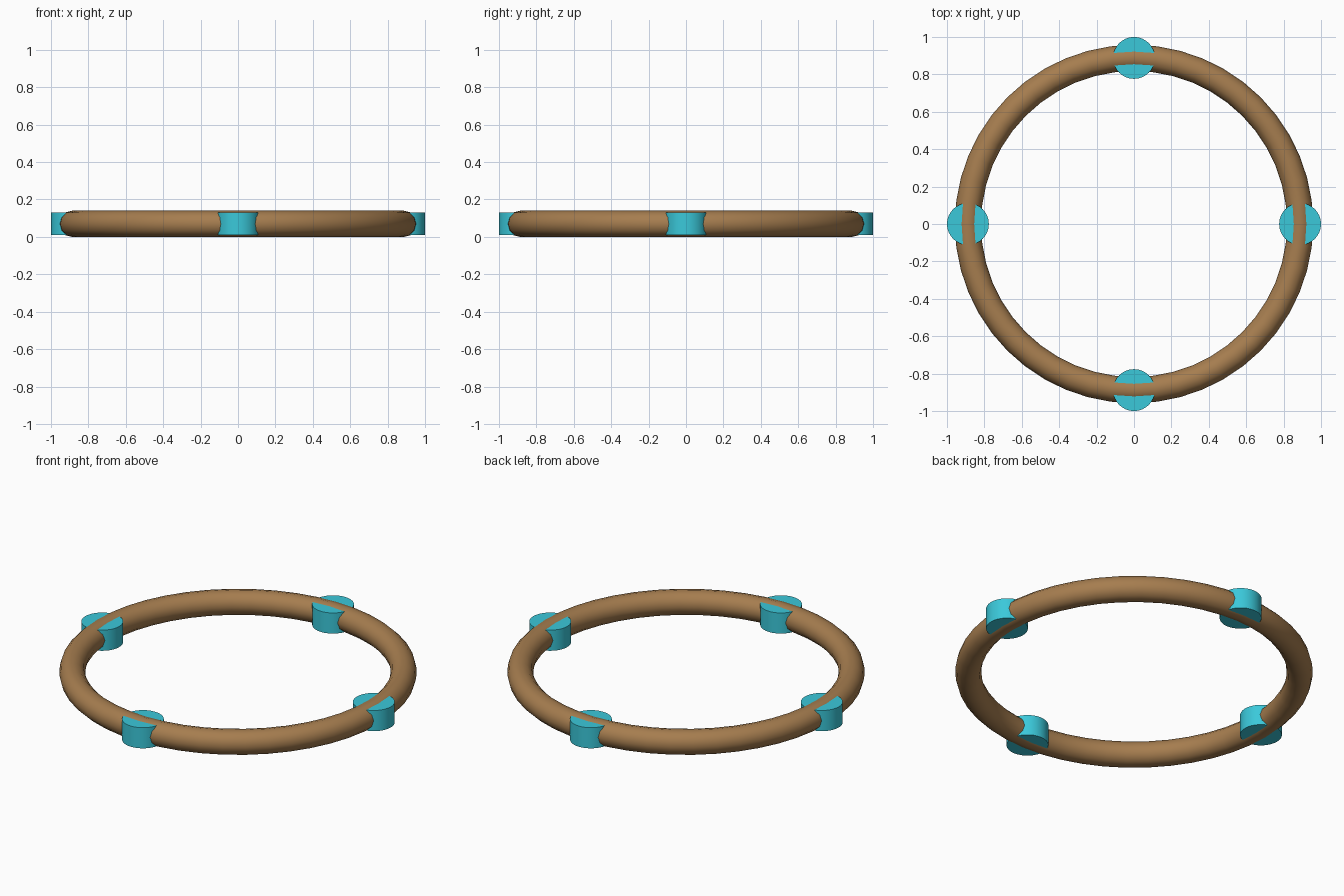
import bpy
import math

cube = bpy.data.objects.get("Cube")
if cube:
    bpy.data.objects.remove(cube, do_unlink=True)

RING_RADIUS = 0.888
TUBE_RADIUS = 0.07
STUD_RADIUS = 0.112
STUD_HEIGHT = 0.122


def make_material(name, rgb):
    mat = bpy.data.materials.new(name)
    mat.use_nodes = True
    color = (*rgb, 1.0)
    mat.diffuse_color = color
    mat.node_tree.nodes["Principled BSDF"].inputs["Base Color"].default_value = color
    return mat


def finish(name, mat):
    obj = bpy.context.object
    obj.name = name
    obj.data.materials.append(mat)
    bpy.ops.object.shade_smooth_by_angle(angle=math.radians(40))
    return obj


wood = make_material("warm brown", (0.38, 0.205, 0.078))
turquoise = make_material("turquoise", (0.043, 0.58, 0.70))

# Round ring lying flat on the ground
bpy.ops.mesh.primitive_torus_add(
    major_segments=48, minor_segments=12,
    major_radius=RING_RADIUS, minor_radius=TUBE_RADIUS,
    location=(0, 0, TUBE_RADIUS))
finish("ring", wood)

# Four upright studs, one at each quarter of the ring
for i, side in enumerate(("left", "back", "right", "front")):
    angle = i * math.pi / 2
    bpy.ops.mesh.primitive_cylinder_add(
        vertices=32, radius=STUD_RADIUS, depth=STUD_HEIGHT,
        location=(RING_RADIUS * math.cos(angle),
                  RING_RADIUS * math.sin(angle), TUBE_RADIUS))
    finish(side + "_stud", turquoise)
